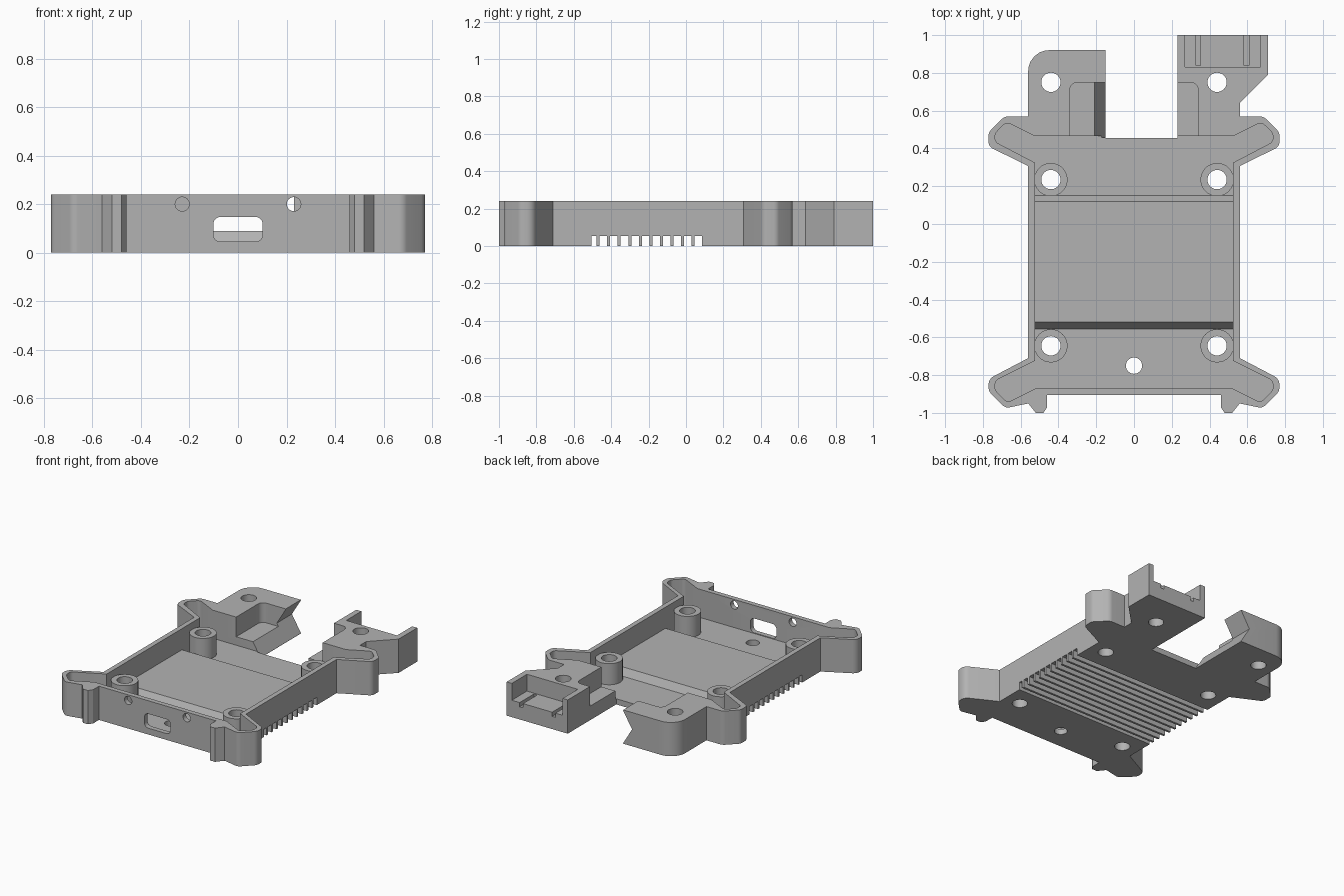
import bpy, bmesh, math
from mathutils import Vector, Matrix

cube = bpy.data.objects.get("Cube")
if cube:
    bpy.data.objects.remove(cube)

HEIGHT, FLOOR, DECK = 0.24, 0.04, 0.09

grey = bpy.data.materials.new("plain_grey")
grey.use_nodes = True
colour = (0.45, 0.45, 0.45, 1)
grey.diffuse_color = colour
grey.node_tree.nodes["Principled BSDF"].inputs["Base Color"].default_value = colour


def fillet(corners, steps=6):
    """Round every corner given as (x, y, radius); plain (x, y) stays sharp."""
    out = []
    for i, c in enumerate(corners):
        p = Vector(c[:2])
        if len(c) == 2:
            out.append(p)
            continue
        a = (Vector(corners[i - 1][:2]) - p).normalized()
        b = (Vector(corners[(i + 1) % len(corners)][:2]) - p).normalized()
        half = a.angle(b) / 2
        centre = p + (a + b).normalized() * c[2] / math.sin(half)
        u = p + a * c[2] / math.tan(half) - centre
        v = p + b * c[2] / math.tan(half) - centre
        for s in range(steps + 1):
            t = s / steps
            out.append(centre + u.lerp(v, t).normalized() * c[2])
    return out


def prism(name, profile, lo, hi, axis="z"):
    """Extrude a flat profile along an axis."""
    place = {"z": lambda a, b, h: (a, b, h),
             "y": lambda a, b, h: (a, h, b),
             "x": lambda a, b, h: (h, a, b)}[axis]
    bm = bmesh.new()
    face = bm.faces.new([bm.verts.new(place(p[0], p[1], lo)) for p in profile])
    move = Vector(place(0, 0, hi - lo))
    new = bmesh.ops.extrude_face_region(bm, geom=[face])["geom"]
    bmesh.ops.translate(bm, vec=move, verts=[g for g in new if isinstance(g, bmesh.types.BMVert)])
    bmesh.ops.recalc_face_normals(bm, faces=bm.faces)
    mesh = bpy.data.meshes.new(name)
    bm.to_mesh(mesh)
    bm.free()
    mesh.materials.append(grey)
    ob = bpy.data.objects.new(name, mesh)
    bpy.context.collection.objects.link(ob)
    return ob


def rect(x0, x1, y0, y1):
    return [(x0, y0), (x1, y0), (x1, y1), (x0, y1)]


def circle(x, y, r, n=32):
    return [(x + r * math.cos(math.tau * i / n), y + r * math.sin(math.tau * i / n)) for i in range(n)]


def flip(corners):
    return [(-c[0],) + tuple(c[1:]) for c in reversed(corners)]


def combine(target, tool, operation="DIFFERENCE"):
    tool.hide_render = True
    mod = target.modifiers.new("combine", "BOOLEAN")
    mod.operation, mod.object, mod.solver = operation, tool, "EXACT"
    bpy.context.view_layer.objects.active = target
    bpy.ops.object.modifier_apply(modifier=mod.name)
    bpy.data.objects.remove(tool)


# Outer outline: ears and front hooks mirror, the two rear brackets differ
side = [(0.56, 0.57), (0.685, 0.57, 0.05), (0.77, 0.485, 0.04), (0.77, 0.41, 0.04),
        (0.56, 0.307), (0.56, -0.71), (0.77, -0.82, 0.05), (0.77, -0.885, 0.05),
        (0.68, -0.975, 0.04), (0.56, -0.95), (0.52, -1), (0.48, -1), (0.46, -0.97), (0.46, -0.905)]
left_bracket = [(0.23, 0.455), (0.23, 1), (0.71, 1), (0.71, 0.79), (0.56, 0.64)]
right_bracket = [(-0.56, 0.92, 0.11), (-0.15, 0.92), (-0.15, 0.455)]
body = prism("case_body", fillet(left_bracket + side + flip(side) + right_bracket), 0, HEIGHT)

# Tray cavity reaching into the hollow ears
inner = [(0.525, 0.465), (0.675, 0.54, 0.03), (0.735, 0.48, 0.03), (0.735, 0.435, 0.03),
         (0.525, 0.325), (0.525, -0.725), (0.735, -0.83, 0.03), (0.735, -0.88, 0.03),
         (0.67, -0.945, 0.03), (0.52, -0.87)]
combine(body, prism("cavity", fillet(inner + flip(inner)), FLOOR, 0.4))

# Raised deck with sloping ends, and the screw bosses
deck = [(-0.555, 0.02), (-0.555, FLOOR), (-0.52, DECK), (0.12, DECK), (0.15, FLOOR), (0.15, 0.02)]
combine(body, prism("deck", deck, -0.54, 0.54, "x"), "UNION")
for x in (-0.44, 0.44):
    for y in (-0.645, 0.235):
        combine(body, prism("boss", circle(x, y, 0.088), 0.02, 0.19), "UNION")

# Rear bracket steps
left_step = [(0.1, 0.45), (0.34, 0.45), (0.34, 0.75, 0.04), (0.1, 0.75)]
right_step = [(-0.34, 0.45), (-0.1, 0.45), (-0.1, 0.75), (-0.34, 0.75, 0.04)]
for step in (left_step, right_step):
    combine(body, prism("step", fillet(step), 0.1, 0.4))

# V groove along the right bracket
groove = [(-0.22, 0.12), (-0.14, -0.012), (-0.14, 0.252)]
combine(body, prism("v_groove", groove, 0.457, 1.1, "y"))

# Connector pocket in the left bracket, with two floor grooves
combine(body, prism("pocket", rect(0.27, 0.67, 0.83, 1.1), 0.12, 0.4))
for x in (0.34, 0.595):
    combine(body, prism("pocket_groove", rect(x - 0.013, x + 0.013, 0.84, 1.1), 0.09, 0.2))

# Vertical screw holes
for x in (-0.44, 0.44):
    for y in (-0.645, 0.235, 0.75):
        combine(body, prism("screw_hole", circle(x, y, 0.051), -0.1, 0.4))
combine(body, prism("floor_hole", circle(0, -0.75, 0.043), -0.1, 0.2))

# Front wall port and round holes
port = [(-0.102, 0.045, 0.03), (0.102, 0.045, 0.03), (0.102, 0.147, 0.03), (-0.102, 0.147, 0.03)]
combine(body, prism("port", fillet(port), -1.1, -0.8, "y"))
for x in (-0.23, 0.23):
    combine(body, prism("front_hole", circle(x, 0.2, 0.029), -1.1, -0.8, "y"))

# Cooling slots across the underside
start, end, pitch, fin = -0.506, 0.085, 0.0565, 0.016
edges = [start] + [-0.47 + pitch * i for i in range(10)] + [end]
for i in range(len(edges) - 1):
    y0 = edges[i] + (fin / 2 if i else 0)
    y1 = edges[i + 1] - (fin / 2 if i < len(edges) - 2 else 0)
    if y1 - y0 > 0.005:
        combine(body, prism("cooling_slot", rect(y0, y1, -0.1, 0.055), -1, 1, "x"))

bpy.ops.object.select_all(action="DESELECT")
body.select_set(True)
bpy.context.view_layer.objects.active = body
bpy.ops.object.shade_smooth_by_angle(angle=math.radians(30))
